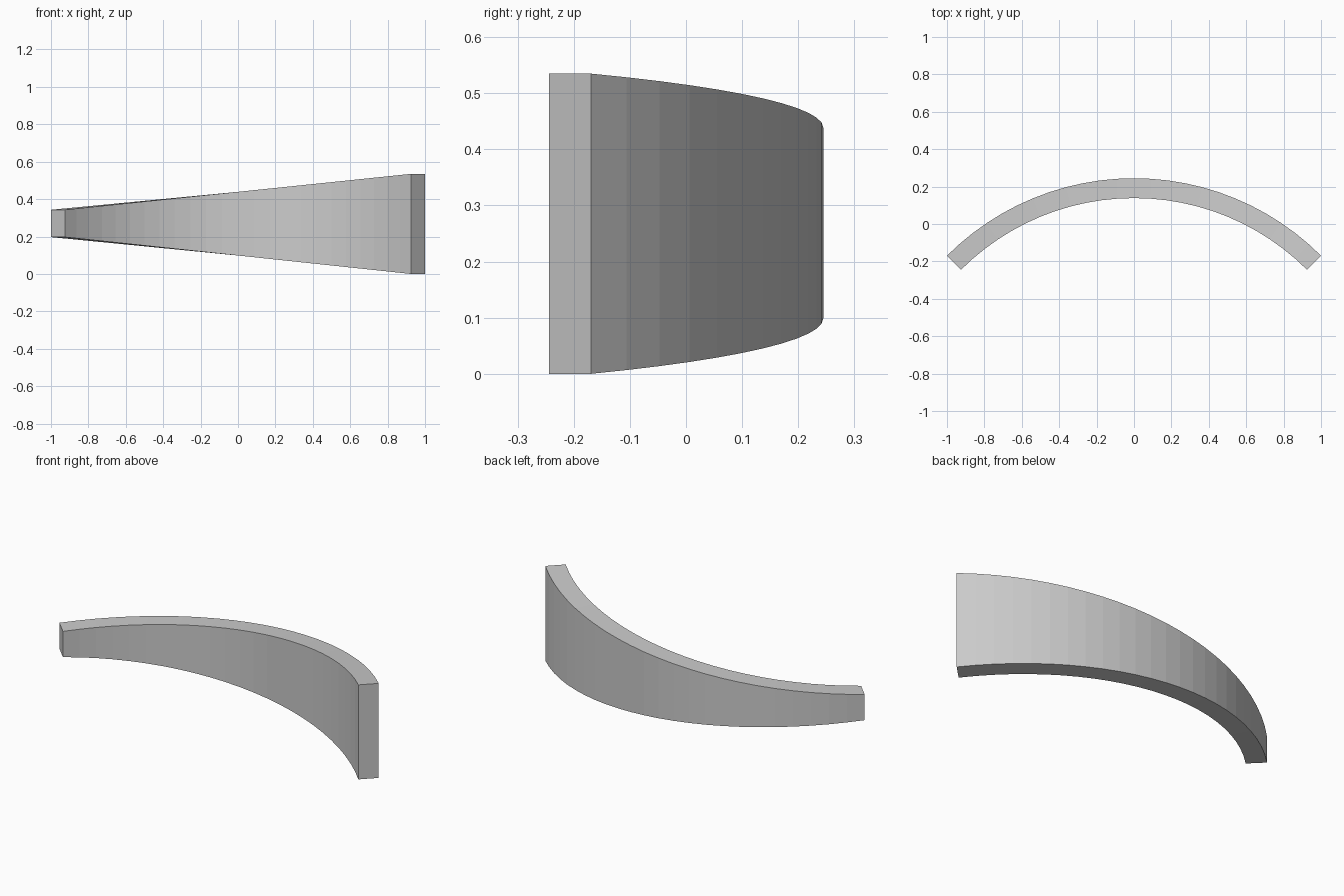
import bpy, bmesh
from math import sin, cos, radians, sqrt

if "Cube" in bpy.data.objects:
    bpy.data.objects.remove(bpy.data.objects["Cube"])

SEGMENTS = 24
OUTER, INNER = sqrt(2), 0.925 * sqrt(2)
CENTRE_Y = -1.1696
LEFT_Z, RIGHT_Z = (0.197, 0.343), (0.0, 0.535)

bm = bmesh.new()


def section(i):
    """Rectangular cross-section of the band, taller towards +x."""
    t = i / SEGMENTS
    a = radians(-45 + 90 * t)
    u = (sin(a) * sqrt(2) + 1) / 2
    low, high = (l + (r - l) * u for l, r in zip(LEFT_Z, RIGHT_Z))
    corners = ((OUTER, low), (OUTER, high), (INNER, high), (INNER, low))
    return [bm.verts.new((r * sin(a), CENTRE_Y + r * cos(a), z)) for r, z in corners]


# Curved, tapering band
rings = [section(i) for i in range(SEGMENTS + 1)]
for a, b in zip(rings, rings[1:]):
    for k in range(4):
        n = (k + 1) % 4
        bm.faces.new((a[k], a[n], b[n], b[k]))

# End caps
bm.faces.new(rings[0])
bm.faces.new(rings[-1][::-1])
bmesh.ops.recalc_face_normals(bm, faces=bm.faces)

mesh = bpy.data.meshes.new("curved_tapered_panel")
bm.to_mesh(mesh)
bm.free()
panel = bpy.data.objects.new("curved_tapered_panel", mesh)
bpy.context.collection.objects.link(panel)
